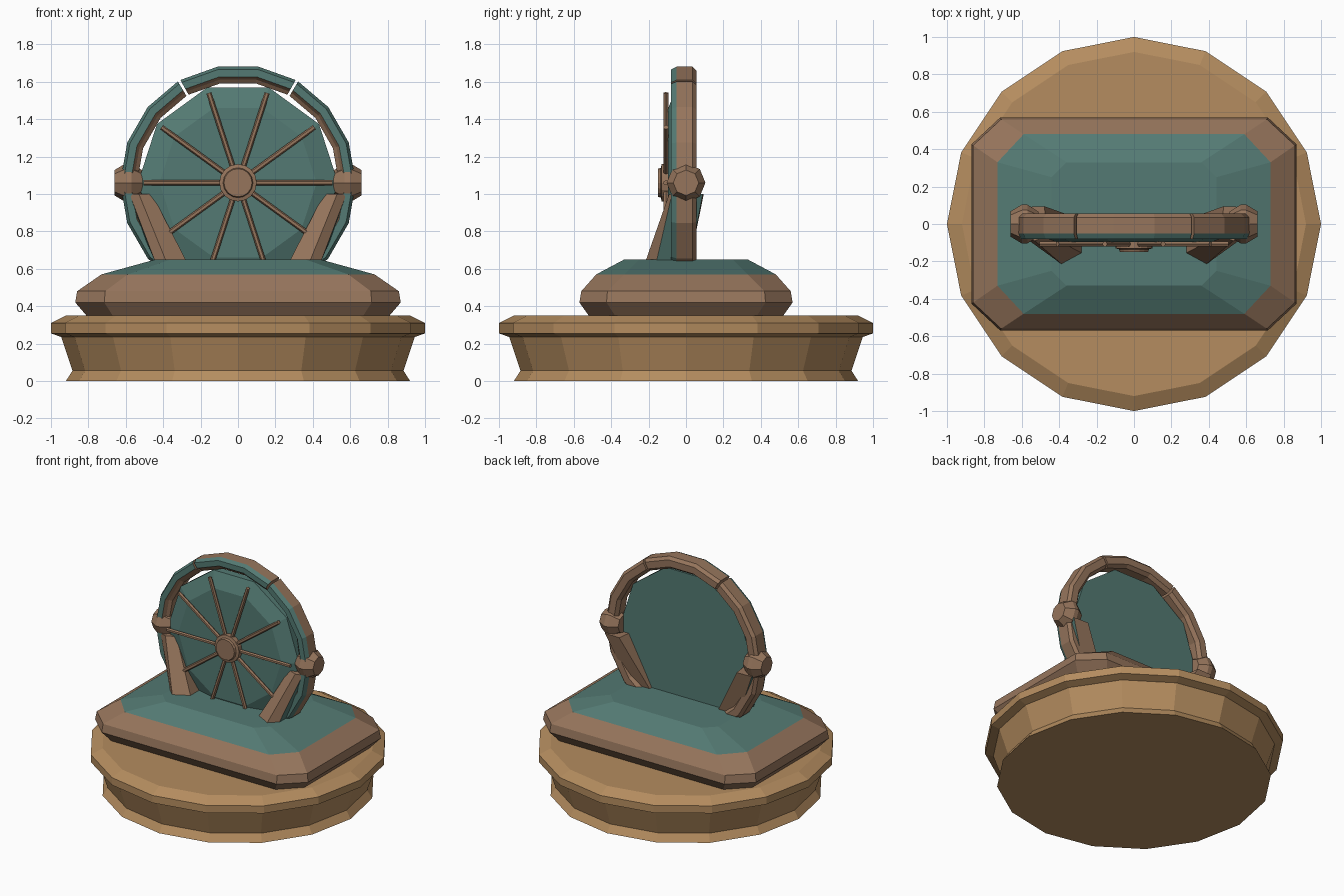
import bpy
import bmesh
from math import sin, cos, pi, radians
from mathutils import Vector

if "Cube" in bpy.data.objects:
    bpy.data.objects.remove(bpy.data.objects["Cube"], do_unlink=True)


def material(name, rgb):
    m = bpy.data.materials.new(name)
    m.use_nodes = True
    m.diffuse_color = (*rgb, 1)
    m.node_tree.nodes["Principled BSDF"].inputs["Base Color"].default_value = (*rgb, 1)
    return m


TAN = material("tan wood", (0.46, 0.265, 0.115))
BROWN = material("brown metal", (0.305, 0.178, 0.107))
TEAL = material("teal", (0.088, 0.195, 0.172))
CZ = 1.06  # height of the wheel centre


def loft(name, sections, mats, closed=False, rule=None):
    """Skin matching loops of points; rule(face) returns a material index."""
    bm = bmesh.new()
    loops = [[bm.verts.new(p) for p in s] for s in sections]
    n = len(loops[0])
    for a, b in zip(loops, loops[1:]):
        for i in range(n):
            j = (i + 1) % n
            bm.faces.new((a[i], a[j], b[j], b[i]))
    bm.faces.new(loops[0])
    bm.faces.new(loops[-1])
    bmesh.ops.recalc_face_normals(bm, faces=bm.faces)
    if rule:
        for f in bm.faces:
            f.material_index = rule(f)
    me = bpy.data.meshes.new(name)
    bm.to_mesh(me)
    bm.free()
    for m in mats:
        me.materials.append(m)
    ob = bpy.data.objects.new(name, me)
    bpy.context.collection.objects.link(ob)
    return ob


def circle(n, r, place, turn=0.0):
    return [place(r * cos(turn + 2 * pi * i / n), r * sin(turn + 2 * pi * i / n))
            for i in range(n)]


def octagon(hx, hy, cut_x, cut_y, z):
    """Rectangle with cut corners."""
    quarter = [(hx, cut_y), (cut_x, hy)]
    pts = quarter + [(-x, y) for x, y in reversed(quarter)]
    pts += [(-x, -y) for x, y in pts]
    return [(x, y, z) for x, y in pts]


# Round base
base_profile = [(0.92, 0), (0.885, 0.055), (0.945, 0.235), (1, 0.255), (1, 0.31), (0.92, 0.35)]
loft("round_base", [circle(16, r, lambda x, y, z=z: (x, y, z)) for r, z in base_profile], [TAN])

# Plinth with a teal sloping top
loft("plinth", [
    octagon(0.81, 0.52, 0.67, 0.38, 0.35),
    octagon(0.87, 0.57, 0.715, 0.425, 0.42),
    octagon(0.86, 0.56, 0.71, 0.42, 0.48),
    octagon(0.73, 0.48, 0.59, 0.33, 0.57),
    octagon(0.44, 0.33, 0.36, 0.25, 0.65),
], [BROWN, TEAL], rule=lambda f: int(f.calc_center_median().z > 0.58))

# Ring in three arcs with narrow gaps, teal on the front edge
ring_section = [(0.63, -0.05), (0.63, 0.035), (0.61, 0.055), (0.56, 0.055), (0.54, 0.03),
                (0.54, -0.04), (0.56, -0.055), (0.575, -0.08), (0.615, -0.08)]


def ring_rule(f):
    c = f.calc_center_median()
    return int(c.y < -0.06 and f.normal.y < -0.4 and
               Vector((c.x, c.z - CZ)).length > 0.57)


def ring_arc(name, angles):
    loops = []
    for d in angles:
        a = radians(d)
        loops.append([(r * sin(a), y, CZ + r * cos(a)) for r, y in ring_section])
    loft(name, loops, [BROWN, TEAL], rule=ring_rule)


side_angles = [30.7, 50, 70, 90, 110, 130, 150]
ring_arc("ring_top", [-29.3, -10, 10, 29.3])
ring_arc("ring_left", side_angles)
ring_arc("ring_right", [-d for d in side_angles])

# Shallow dished disc
loft("disc", [circle(10, r, lambda x, z, y=y: (x, y, CZ + z))
              for r, y in [(0.535, 0), (0.535, -0.05), (0.42, -0.095)]], [TEAL])

# Stepped hub
loft("hub", [circle(16, r, lambda x, z, y=y: (x, y, CZ + z))
             for r, y in [(0.1, -0.09), (0.1, -0.13), (0.08, -0.135), (0.075, -0.15)]], [BROWN])

# Spokes
for k in range(10):
    a = k * pi / 5
    out, across = Vector((cos(a), 0, sin(a))), Vector((-sin(a), 0, cos(a)))
    mid = Vector((0, -0.107, CZ))
    loft(f"spoke_{k + 1}", [circle(6, 0.014, lambda u, v, d=d: mid + out * d + across * u + Vector((0, v, 0)))
                            for d in (0.06, 0.505)], [BROWN])

# Side knobs and slanted braces
knob_profile = [(0.51, 0.065), (0.57, 0.104), (0.6, 0.104), (0.66, 0.068)]
brace_top = [(0.46, -0.06), (0.53, -0.09), (0.58, -0.075), (0.6, 0.09), (0.48, 0.095)]
brace_foot = [(0.27, -0.16), (0.38, -0.22), (0.44, -0.16), (0.44, 0.02), (0.27, 0.02)]
for side, s in (("left", 1), ("right", -1)):
    loft(f"knob_{side}", [circle(8, r, lambda y, z, x=x: (s * x, y, CZ + z))
                          for x, r in knob_profile], [BROWN])
    loft(f"brace_{side}", [[(s * x, y, z) for x, y in pts]
                           for pts, z in ((brace_foot, 0.63), (brace_top, 1.0))],
         [BROWN, TEAL], rule=lambda f: int(f.normal.x * s > 0.75))
